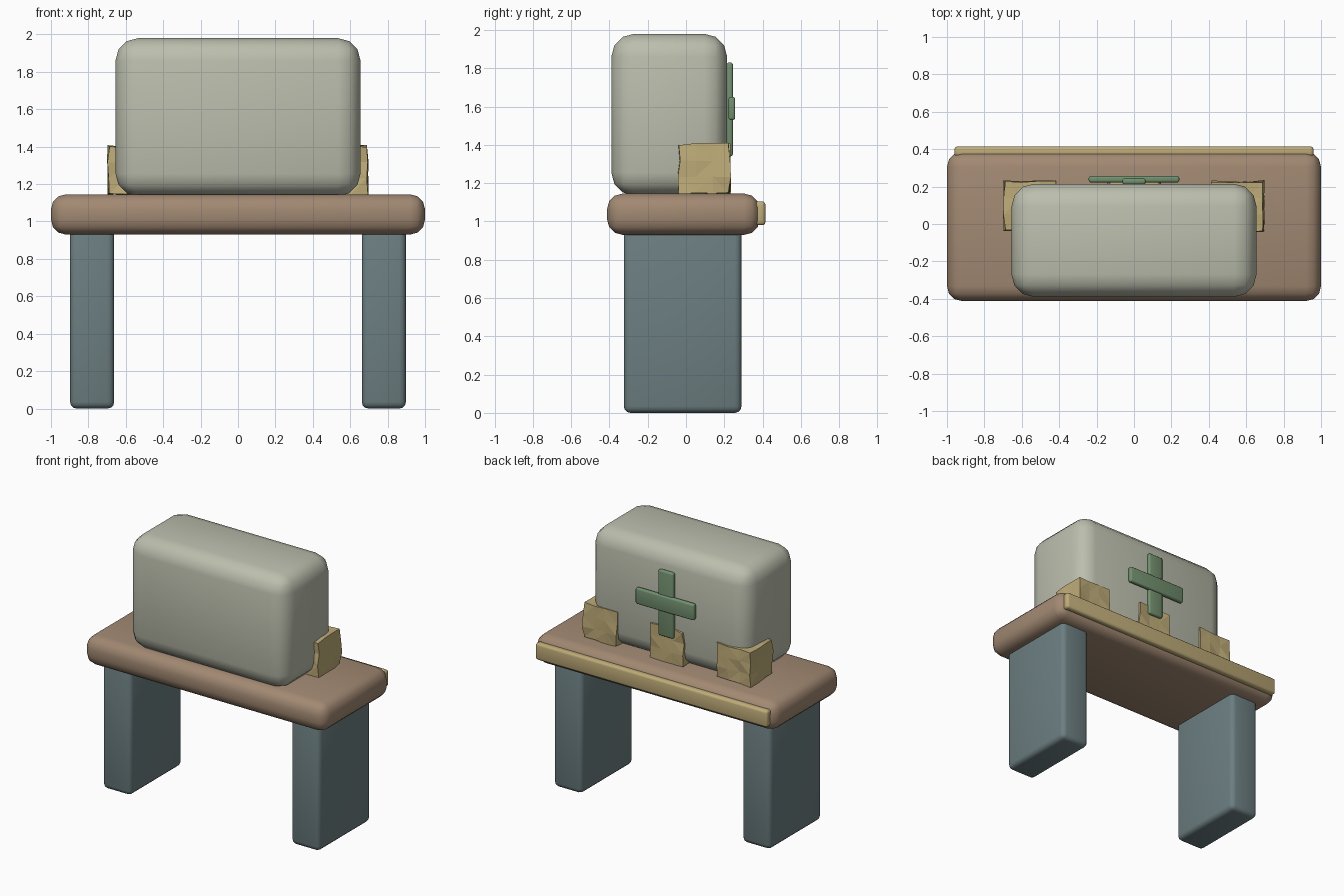
import bpy, bmesh, random
from mathutils import Vector

if "Cube" in bpy.data.objects:
    bpy.data.objects.remove(bpy.data.objects["Cube"])

random.seed(4)


def material(name, rgb):
    m = bpy.data.materials.new(name)
    m.diffuse_color = (*rgb, 1)
    m.use_nodes = True
    m.node_tree.nodes["Principled BSDF"].inputs["Base Color"].default_value = m.diffuse_color
    return m


WOOD = material("wood", (0.36, 0.25, 0.17))
SLATE = material("slate", (0.15, 0.21, 0.22))
CREAM = material("cream", (0.50, 0.52, 0.42))
GREEN = material("green", (0.17, 0.28, 0.16))
GOLD = material("gold", (0.52, 0.41, 0.19))


def make_object(name, bm, mat):
    mesh = bpy.data.meshes.new(name)
    bm.to_mesh(mesh)
    bm.free()
    mesh.materials.append(mat)
    ob = bpy.data.objects.new(name, mesh)
    bpy.context.collection.objects.link(ob)
    return ob


def box_bmesh(lo, hi):
    lo, hi = Vector(lo), Vector(hi)
    bm = bmesh.new()
    bmesh.ops.create_cube(bm, size=1)
    bmesh.ops.scale(bm, vec=hi - lo, verts=bm.verts)
    bmesh.ops.translate(bm, vec=(lo + hi) / 2, verts=bm.verts)
    return bm


def rounded_box(name, lo, hi, radius, mat, segments=3):
    ob = make_object(name, box_bmesh(lo, hi), mat)
    bev = ob.modifiers.new("round", 'BEVEL')
    bev.width = radius
    bev.segments = segments
    bpy.context.view_layer.objects.active = ob
    ob.select_set(True)
    bpy.ops.object.modifier_apply(modifier="round")
    bpy.ops.object.shade_smooth_by_angle(angle=0.6)
    ob.select_set(False)
    return ob


def crumpled_clasp(name, x):
    # Box with triangulated faces dented at random, flat shaded
    bm = box_bmesh((x - 0.145, -0.045, 1.14), (x + 0.145, 0.235, 1.41))
    centre = Vector((x, 0.095, 1.275))
    bmesh.ops.subdivide_edges(bm, edges=bm.edges[:], cuts=2, use_grid_fill=True)
    for v in bm.verts:
        d = v.co - centre
        v.co = centre + Vector(c * random.uniform(0.89, 1.0) for c in d)
    bmesh.ops.triangulate(bm, faces=bm.faces[:])
    return make_object(name, bm, GOLD)


# Bench: top, back trim strip and slab legs
rounded_box("bench_top", (-1, -0.412, 0.93), (1, 0.385, 1.145), 0.08, WOOD)
rounded_box("back_trim", (-0.96, 0.36, 0.98), (0.96, 0.415, 1.105), 0.018, GOLD)
for side, x in (("left", -0.78), ("right", 0.78)):
    rounded_box(side + "_leg", (x - 0.118, -0.325, 0), (x + 0.118, 0.29, 0.96), 0.035, SLATE)

# Case standing on the bench
rounded_box("case", (-0.655, -0.39, 1.135), (0.655, 0.215, 1.98), 0.12, CREAM)

# Raised cross on the back of the case
rounded_box("cross_upright", (-0.062, 0.212, 1.34), (0.062, 0.245, 1.83), 0.012, GREEN)
rounded_box("cross_bar", (-0.242, 0.222, 1.53), (0.242, 0.257, 1.65), 0.012, GREEN)

# Crumpled clasps along the lower back edge
for name, x in (("left_clasp", -0.555), ("middle_clasp", 0), ("right_clasp", 0.555)):
    crumpled_clasp(name, x)
